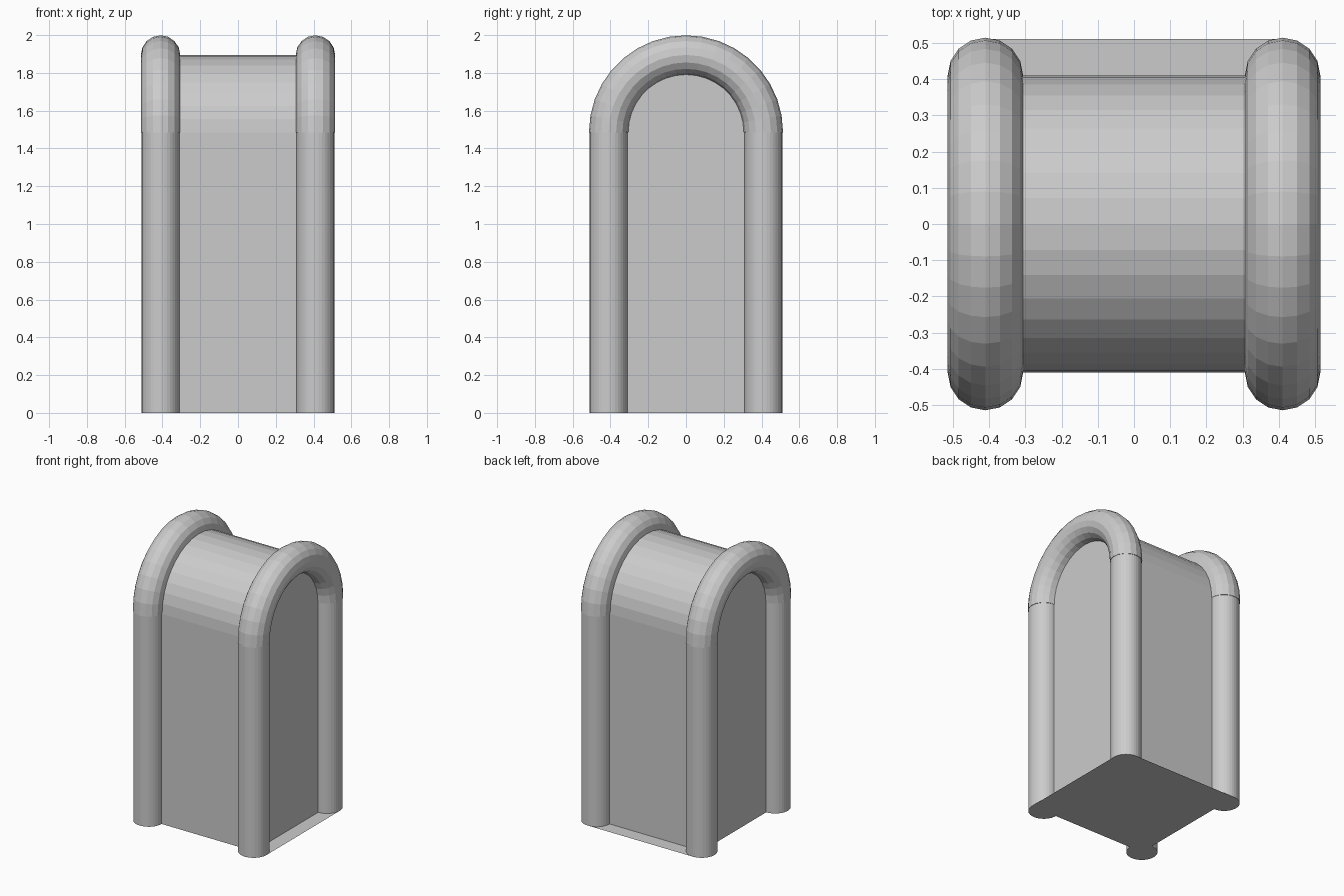
import bpy, bmesh
from math import pi, sin, cos

cube = bpy.data.objects.get("Cube")
if cube:
    bpy.data.objects.remove(cube, do_unlink=True)

HALF = 0.41       # distance from centre to each post axis
SPRING = 1.485    # height where the arches begin
POST_R, TUBE_R = 0.1, 0.104
ARCH_STEPS, TUBE_SIDES, POST_SIDES = 18, 16, 36

grey = bpy.data.materials.new("plain_grey")
grey.use_nodes = True
grey.diffuse_color = (0.6, 0.6, 0.6, 1)
grey.node_tree.nodes["Principled BSDF"].inputs["Base Color"].default_value = grey.diffuse_color


def finish(name, bm, fix_normals=True):
    if fix_normals:
        bmesh.ops.recalc_face_normals(bm, faces=bm.faces)
    mesh = bpy.data.meshes.new(name)
    bm.to_mesh(mesh)
    bm.free()
    mesh.materials.append(grey)
    obj = bpy.data.objects.new(name, mesh)
    bpy.context.collection.objects.link(obj)
    return obj


def arc_angles():
    return [pi * i / ARCH_STEPS for i in range(ARCH_STEPS + 1)]


# Solid core: arched profile swept across the width
bm = bmesh.new()
profile = [(-HALF, 0), (HALF, 0)]
profile += [(HALF * cos(a), SPRING + HALF * sin(a)) for a in arc_angles()]
face = bm.faces.new([bm.verts.new((-HALF, y, z)) for y, z in profile])
swept = bmesh.ops.extrude_face_region(bm, geom=[face])["geom"]
bmesh.ops.translate(bm, vec=(2 * HALF, 0, 0),
                    verts=[v for v in swept if isinstance(v, bmesh.types.BMVert)])
finish("arched_core", bm)

for side, sx in (("left", 1), ("right", -1)):
    # Corner posts
    for end, sy in (("front", -1), ("back", 1)):
        bm = bmesh.new()
        bmesh.ops.create_cone(bm, cap_ends=True, segments=POST_SIDES,
                              radius1=POST_R, radius2=POST_R, depth=SPRING)
        bmesh.ops.translate(bm, verts=bm.verts, vec=(sx * HALF, sy * HALF, SPRING / 2))
        finish(f"{end}_{side}_post", bm)

    # Half-ring tube over each side
    bm = bmesh.new()
    rings = []
    for a in arc_angles():
        ring = []
        for j in range(TUBE_SIDES):
            t = 2 * pi * j / TUBE_SIDES
            r = HALF + TUBE_R * cos(t)
            ring.append(bm.verts.new((sx * HALF + TUBE_R * sin(t),
                                      r * cos(a), SPRING + r * sin(a))))
        rings.append(ring)
    for r0, r1 in zip(rings, rings[1:]):
        for j in range(TUBE_SIDES):
            k = (j + 1) % TUBE_SIDES
            bm.faces.new((r0[j], r0[k], r1[k], r1[j]))
    bm.faces.new(rings[0])
    bm.faces.new(rings[-1])
    finish(f"{side}_arch_tube", bm)

# Thin upward-facing base sheets joining the posts at the back and left
OUT = HALF + POST_R
for name, corners in (
        ("back_base_sheet", [(-HALF, HALF), (HALF, HALF), (HALF, OUT), (-HALF, OUT)]),
        ("left_base_sheet", [(HALF, -HALF), (OUT, -HALF), (OUT, HALF), (HALF, HALF)])):
    bm = bmesh.new()
    bm.faces.new([bm.verts.new((x, y, 0)) for x, y in corners])
    finish(name, bm, fix_normals=False)
